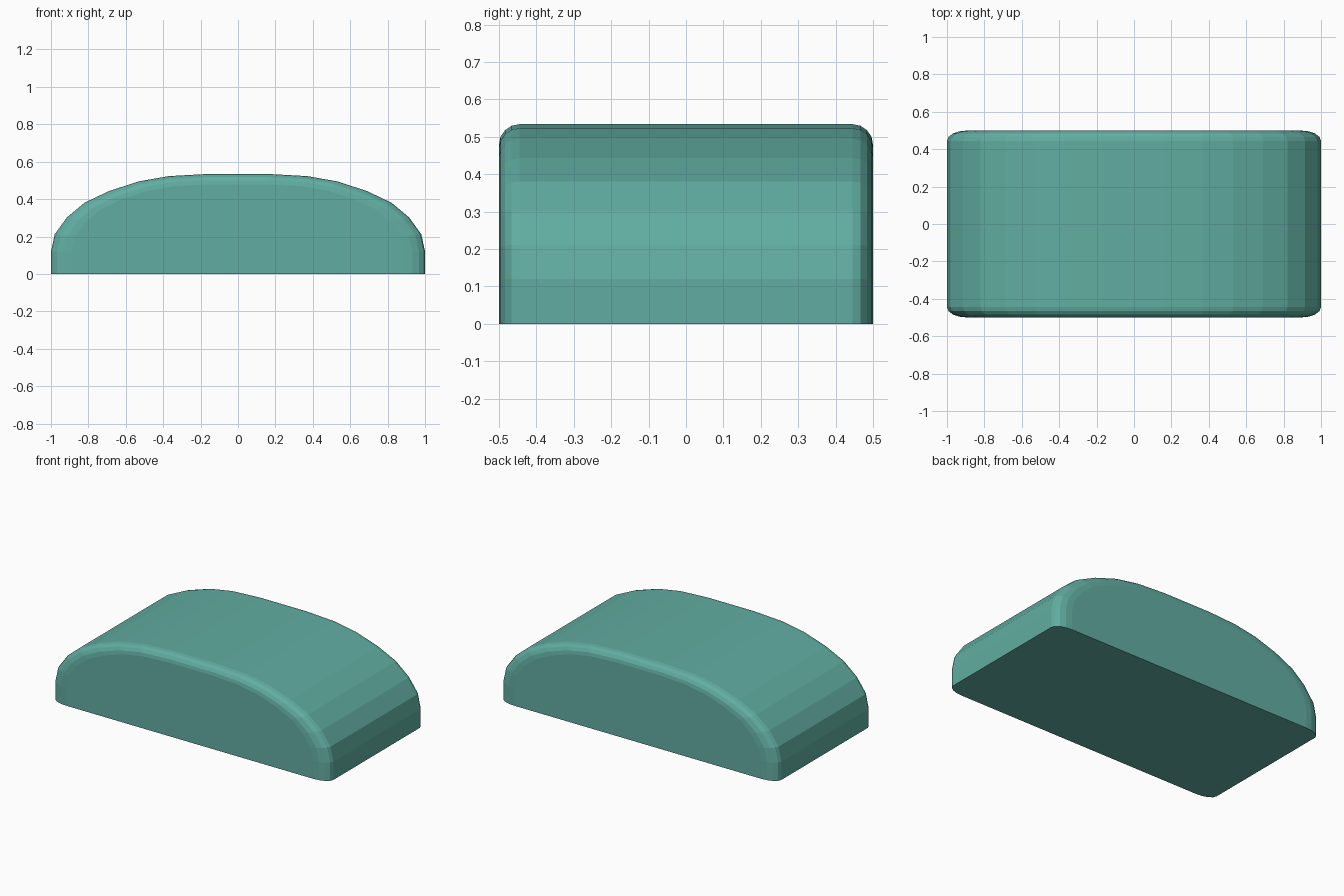
import bpy, bmesh, math
from mathutils import Vector

if "Cube" in bpy.data.objects:
    bpy.data.objects.remove(bpy.data.objects["Cube"])

# Right half of the domed front profile (half width 0.5, stretched later)
half = [(0.5, 0), (0.5, 0.12), (0.49, 0.212), (0.4575, 0.302), (0.41, 0.381),
        (0.345, 0.443), (0.265, 0.495), (0.185, 0.523), (0.085, 0.534)]
profile = [Vector(p) for p in half + [(-x, z) for x, z in reversed(half)]]
STRETCH = 2.0
R = 0.055
SEGMENTS = 4


def inset(points, d):
    """Offset the open profile inwards, keeping its feet on the ground."""
    normals = [Vector((-(b - a).y, (b - a).x)).normalized()
               for a, b in zip(points, points[1:])]
    normals = [normals[0]] + normals + [normals[-1]]
    return [p + (m + n) * (d / (1 + m.dot(n)))
            for p, m, n in zip(points, normals, normals[1:])]


# Cross-sections from front to back, rounded at both ends
steps = [math.pi / 2 * i / SEGMENTS for i in range(SEGMENTS + 1)]
sections = [(-0.5 + R * (1 - math.cos(a)), R * (1 - math.sin(a))) for a in steps]
sections += [(-y, d) for y, d in reversed(sections)]

bm = bmesh.new()
rings = [[bm.verts.new((p.x * STRETCH, y, p.y)) for p in inset(profile, d)]
         for y, d in sections]
n = len(profile)
for a, b in zip(rings, rings[1:]):
    for i in range(n - 1):
        bm.faces.new((a[i], b[i], b[i + 1], a[i + 1]))
# Front, back and flat underside
bm.faces.new(rings[0])
bm.faces.new(rings[-1])
bm.faces.new([r[0] for r in rings] + [r[-1] for r in reversed(rings)])
bmesh.ops.recalc_face_normals(bm, faces=bm.faces)

mesh = bpy.data.meshes.new("domed_block")
bm.to_mesh(mesh)
bm.free()
block = bpy.data.objects.new("domed_block", mesh)
bpy.context.collection.objects.link(block)

# Teal finish
mat = bpy.data.materials.new("teal")
mat.diffuse_color = (0.12, 0.42, 0.36, 1)
mat.use_nodes = True
mat.node_tree.nodes["Principled BSDF"].inputs["Base Color"].default_value = mat.diffuse_color
mesh.materials.append(mat)
